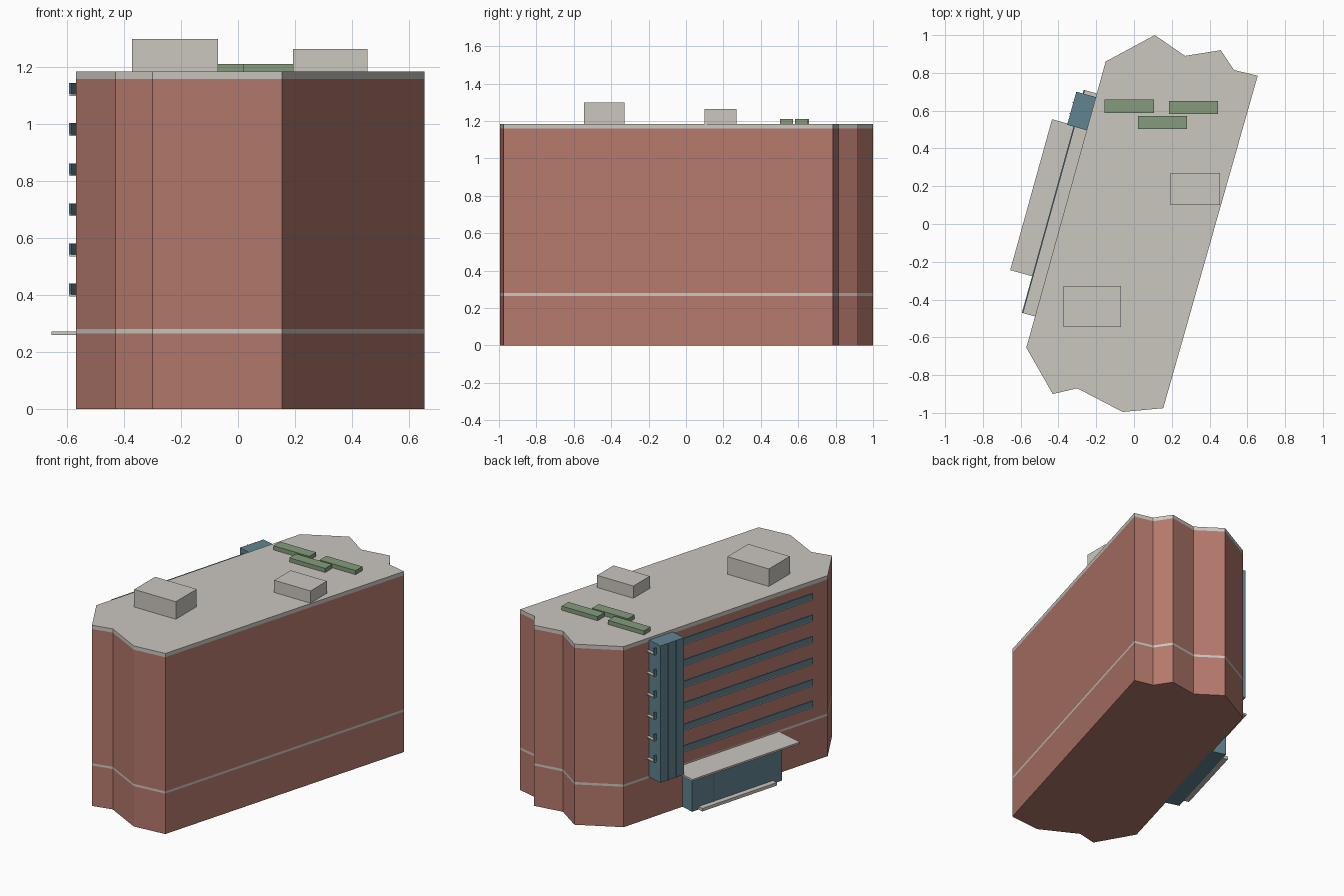
import bpy, bmesh, math
from mathutils import Vector

if "Cube" in bpy.data.objects:
    bpy.data.objects.remove(bpy.data.objects["Cube"])


def srgb(r, g, b):
    return [((c / 255 + 0.055) / 1.055) ** 2.4 for c in (r, g, b)] + [1.0]


def material(name, rgb):
    m = bpy.data.materials.new(name)
    m.diffuse_color = srgb(*rgb)
    m.use_nodes = True
    m.node_tree.nodes["Principled BSDF"].inputs["Base Color"].default_value = m.diffuse_color
    return m


BRICK = material("brick_red", (180, 121, 108))
STONE = material("pale_stone", (203, 199, 192))
GLASS = material("teal_glass", (96, 132, 145))
GREEN = material("planting_green", (133, 156, 125))


def prism(name, outline, levels, mats):
    """Stack the outline through the levels, one material per layer."""
    bm = bmesh.new()
    rings = [[bm.verts.new((x, y, z)) for x, y in outline] for z in levels]
    n = len(outline)
    for k in range(len(levels) - 1):
        for i in range(n):
            j = (i + 1) % n
            f = bm.faces.new((rings[k][i], rings[k][j], rings[k + 1][j], rings[k + 1][i]))
            f.material_index = k
    bm.faces.new(rings[0]).material_index = 0
    bm.faces.new(rings[-1]).material_index = len(mats) - 1
    bmesh.ops.recalc_face_normals(bm, faces=bm.faces)
    me = bpy.data.meshes.new(name)
    bm.to_mesh(me)
    bm.free()
    for m in mats:
        me.materials.append(m)
    ob = bpy.data.objects.new(name, me)
    bpy.context.collection.objects.link(ob)
    return ob


def box(name, x0, x1, y0, y1, z0, z1, mat):
    return prism(name, [(x0, y0), (x1, y0), (x1, y1), (x0, y1)], [z0, z1], [mat])


# Main block: brick walls, stone band, stone roof edge
footprint = [(0.11, 1.0), (0.27, 0.89), (0.46, 0.92), (0.53, 0.815), (0.655, 0.785),
             (0.155, -0.975), (-0.06, -0.995), (-0.30, -0.87), (-0.43, -0.90),
             (-0.57, -0.655), (-0.15, 0.86)]
prism("main_block", footprint, [0, 0.265, 0.28, 1.16, 1.185], [BRICK, STONE, BRICK, STONE])

# Slanted west wall frame: s runs along the wall, o points outward
origin = Vector((-0.57, -0.655))
along = (Vector((-0.15, 0.86)) - origin).normalized()
outward = Vector((-along.y, along.x))


def wall_box(name, s0, s1, o0, o1, z0, z1, mat):
    pts = [origin + along * s + outward * o
           for s, o in ((s0, o0), (s1, o0), (s1, o1), (s0, o1))]
    return prism(name, [(p.x, p.y) for p in pts], [z0, z1], [mat])


# Balcony ledges with a glass screen on the outer edge
for i in range(6):
    z = 0.395 + 0.141 * i
    wall_box(f"balcony_ledge_{i + 1}", 0.172, 1.397, -0.01, 0.071, z, z + 0.006, STONE)
    wall_box(f"balcony_glass_{i + 1}", 0.172, 1.397, 0.065, 0.072, z + 0.006, z + 0.045, GLASS)

# Glazed stair tower with slim fins
wall_box("stair_tower", 1.195, 1.377, -0.01, 0.107, 0.272, 1.17, GLASS)
for i in range(2):
    s = 1.195 + 0.0607 * (i + 1)
    wall_box(f"tower_fin_{i + 1}", s - 0.003, s + 0.003, 0.106, 0.111, 0.272, 1.17, GLASS)

# Entrance: glazed lobby, canopy, step and door post
wall_box("entrance_lobby", 0.43, 1.12, -0.01, 0.092, 0, 0.26, GLASS)
wall_box("entrance_canopy", 0.373, 1.202, -0.01, 0.192, 0.26, 0.272, STONE)
wall_box("entrance_step", 0.497, 1.071, 0.09, 0.127, 0, 0.02, STONE)
wall_box("door_post", 0.949, 0.955, 0.091, 0.095, 0.02, 0.26, STONE)

# Roof plant rooms
box("plant_room_front", -0.372, -0.07, -0.545, -0.328, 1.18, 1.30, STONE)
box("plant_room_back", 0.193, 0.456, 0.10, 0.27, 1.18, 1.265, STONE)

# Roof planters
for i, (x, y) in enumerate([(-0.155, 0.588), (0.185, 0.582), (0.02, 0.503)]):
    box(f"roof_planter_{i + 1}", x, x + 0.261, y, y + 0.07, 1.18, 1.212, GREEN)
